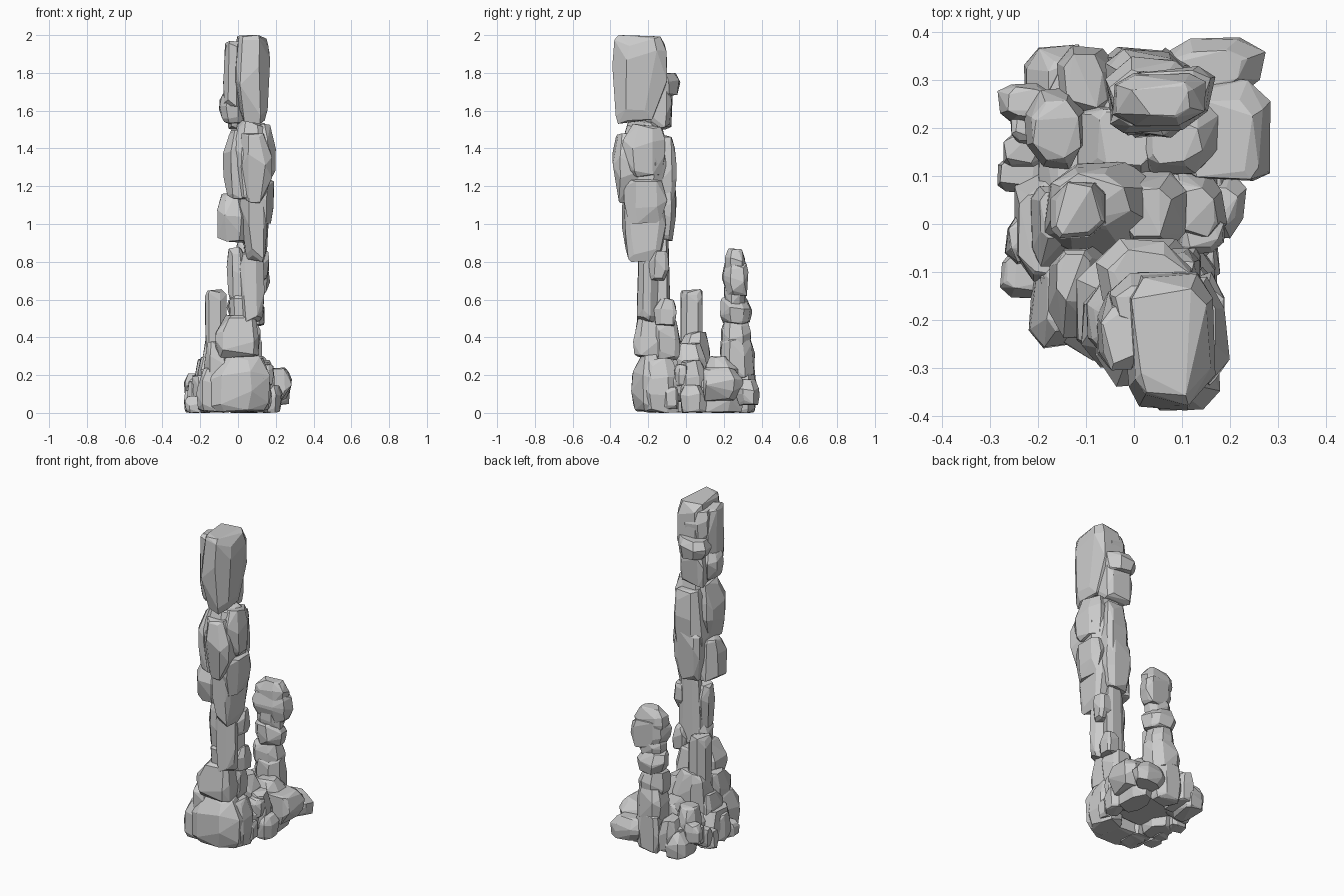
import bpy, bmesh, math, random
from mathutils import Vector


def rock(name, xr, yr, zr, top=0.9, bot=0.9, jit=0.08):
    """Chiselled convex boulder filling the given x, y, z ranges."""
    random.seed(name)
    lo = Vector((xr[0], yr[0], zr[0]))
    hi = Vector((xr[1], yr[1], zr[1]))
    top, bot = 0.2 + 0.8 * top, 0.2 + 0.8 * bot
    corner = [random.uniform(0.84, 1.0) for _ in range(4)]
    cut = [random.uniform(8, 24) for _ in range(4)]
    # ends lean a little off the axis, so no two boulders are symmetric
    lean = {e: (random.uniform(-1, 1) * (1 - s) * 0.7, random.uniform(-1, 1) * (1 - s) * 0.7)
            for e, s in ((0, bot), (1, top))}
    pts = []
    for t, s in ((0, bot * 0.85), (0.12, bot), (0.42, 1.0), (0.62, 1.0), (0.88, top), (1, top * 0.85)):
        lx, ly = lean[round(t)] if abs(t - 0.5) > 0.3 else (0, 0)
        for k in range(8):
            # chamfered rectangle: two points beside every corner
            c = k // 2
            a = math.radians(45 + 90 * c + (cut[c] if k % 2 else -cut[c]))
            m = max(abs(math.cos(a)), abs(math.sin(a)))
            r = s * corner[c] * (1 + random.uniform(-jit, jit)) / m
            p = Vector((r * math.cos(a) + lx, r * math.sin(a) + ly, t))
            if 0 < t < 1:
                p.z += random.uniform(-0.1, 0.1)
            else:
                p.z += random.uniform(0, 0.10) * (1 if t == 0 else -1)
            pts.append(p)
    # fit the jittered points to the wanted bounds
    mn = [min(p[i] for p in pts) for i in range(3)]
    mx = [max(p[i] for p in pts) for i in range(3)]
    bm = bmesh.new()
    for p in pts:
        bm.verts.new([lo[i] + (p[i] - mn[i]) / (mx[i] - mn[i]) * (hi[i] - lo[i]) for i in range(3)])
    res = bmesh.ops.convex_hull(bm, input=bm.verts)
    loose = {g for g in res["geom_interior"] + res["geom_unused"] if isinstance(g, bmesh.types.BMVert)}
    bmesh.ops.delete(bm, geom=list(loose), context='VERTS')
    bmesh.ops.dissolve_limit(bm, angle_limit=math.radians(9), verts=bm.verts, edges=bm.edges)
    bmesh.ops.recalc_face_normals(bm, faces=bm.faces)
    me = bpy.data.meshes.new(name)
    bm.to_mesh(me)
    bm.free()
    ob = bpy.data.objects.new(name, me)
    bpy.context.collection.objects.link(ob)
    return ob


# Tall spire: crown
rock("crown_main", (-0.03, 0.17), (-0.39, -0.10), (1.53, 2.0), 0.92, 0.6)
rock("crown_left_slab", (-0.08, 0.03), (-0.31, -0.14), (1.62, 1.97), 0.8, 0.9)
rock("crown_left_lower", (-0.10, 0.04), (-0.28, -0.12), (1.53, 1.71), 0.8, 0.8)
rock("crown_back_ledge", (-0.08, 0.13), (-0.22, -0.03), (1.68, 1.80), 0.8, 0.75)
rock("crown_back_lower", (-0.06, 0.12), (-0.22, -0.07), (1.50, 1.72), 0.9, 0.85)
rock("crown_back_upper", (-0.05, 0.13), (-0.24, -0.10), (1.76, 1.96), 0.75, 0.9)

# Tall spire: upper shaft
rock("shaft_upper_core", (-0.04, 0.18), (-0.36, -0.09), (1.13, 1.55), 0.62, 0.8)
rock("shaft_upper_right", (0.04, 0.20), (-0.34, -0.11), (1.25, 1.53), 0.6, 0.9)
rock("shaft_upper_front", (0.00, 0.18), (-0.39, -0.20), (1.11, 1.48), 0.65, 0.65)
rock("shaft_upper_left", (-0.08, 0.06), (-0.34, -0.12), (1.13, 1.50), 0.6, 0.75)
rock("shaft_upper_back", (-0.05, 0.14), (-0.20, -0.05), (1.00, 1.47), 0.75, 0.8)

# Tall spire: middle shaft
rock("shaft_middle_core", (0.01, 0.165), (-0.34, -0.10), (0.80, 1.25), 0.95, 0.75)
rock("shaft_middle_right", (0.07, 0.19), (-0.33, -0.10), (1.00, 1.24), 0.9, 0.7)
rock("shaft_middle_left", (-0.11, 0.06), (-0.30, -0.11), (0.90, 1.17), 0.65, 0.9)
rock("shaft_middle_back", (-0.05, 0.14), (-0.20, -0.05), (0.91, 1.22), 0.85, 0.75)

# Tall spire: slender neck
rock("neck_front", (0.01, 0.14), (-0.26, -0.14), (0.48, 0.86), 0.95, 0.8)
rock("neck_left", (-0.06, 0.05), (-0.24, -0.11), (0.60, 0.88), 0.7, 0.8)
rock("neck_right", (0.06, 0.165), (-0.20, -0.09), (0.70, 0.86), 0.8, 0.75)
rock("neck_back", (-0.03, 0.12), (-0.18, -0.08), (0.48, 0.93), 0.8, 0.95)
rock("neck_foot_left", (-0.05, 0.06), (-0.24, -0.10), (0.46, 0.66), 0.6, 0.95)
rock("neck_foot_right", (0.05, 0.14), (-0.17, -0.05), (0.46, 0.61), 0.5, 0.95)

# Plinth under the tall spire
rock("plinth_upper", (-0.12, 0.11), (-0.28, -0.05), (0.29, 0.52), 0.7, 0.95)
rock("plinth_upper_back", (-0.07, 0.12), (-0.18, -0.03), (0.28, 0.50), 0.85, 0.95)
rock("plinth_lower", (-0.20, 0.17), (-0.29, -0.08), (0.0, 0.31), 0.5, 0.95)
rock("plinth_right", (0.02, 0.175), (-0.25, -0.04), (0.0, 0.29), 0.65, 0.95)
rock("plinth_left", (-0.22, -0.06), (-0.26, -0.06), (0.0, 0.24), 0.6, 1.0)
rock("plinth_left_shoulder", (-0.18, -0.05), (-0.24, -0.04), (0.15, 0.38), 0.5, 0.95)

# Small stub pillar and the mound it stands on
rock("stub_pillar", (-0.175, -0.055), (-0.035, 0.09), (0.28, 0.655), 0.92, 0.95, jit=0.04)
rock("stub_mound", (-0.19, 0.06), (-0.07, 0.13), (0.12, 0.43), 0.6, 0.95)
rock("stub_mound_right", (-0.04, 0.11), (-0.05, 0.11), (0.15, 0.37), 0.7, 0.95)
rock("stub_mound_left", (-0.22, -0.08), (-0.09, 0.08), (0.05, 0.31), 0.6, 0.95)

# Second pillar of stacked boulders
rock("pillar_foot", (-0.06, 0.13), (0.18, 0.365), (0.18, 0.40), 0.85, 0.9)
rock("pillar_shin", (-0.05, 0.12), (0.185, 0.345), (0.32, 0.49), 0.85, 0.9)
rock("pillar_middle", (-0.06, 0.14), (0.18, 0.35), (0.47, 0.61), 0.75, 0.8)
rock("pillar_neck", (-0.03, 0.13), (0.20, 0.32), (0.57, 0.70), 0.9, 0.9)
rock("pillar_cap", (-0.05, 0.17), (0.19, 0.33), (0.62, 0.80), 0.85, 0.75)
rock("pillar_tip", (-0.045, 0.15), (0.205, 0.315), (0.74, 0.87), 0.6, 0.95)

# Base core and right-hand boulders
rock("base_core", (-0.20, 0.18), (-0.12, 0.34), (0.05, 0.22), 0.85, 0.9)
rock("base_right_front", (0.06, 0.195), (-0.03, 0.12), (0.05, 0.28), 0.75, 0.95)
rock("base_right_small", (0.12, 0.235), (-0.03, 0.11), (0.0, 0.15), 0.65, 0.9)
rock("base_right_big", (0.07, 0.285), (0.09, 0.31), (0.06, 0.24), 0.75, 0.7)
rock("base_right_under", (0.06, 0.21), (0.06, 0.31), (0.0, 0.14), 0.9, 0.9)
rock("base_right_top", (0.0, 0.18), (0.10, 0.29), (0.14, 0.30), 0.6, 0.95)
rock("base_back_right", (0.06, 0.275), (0.26, 0.39), (0.04, 0.18), 0.7, 0.8)
rock("base_back_middle", (-0.06, 0.12), (0.24, 0.37), (0.0, 0.24), 0.8, 0.9)

# Left and back boulders
rock("base_back_left", (-0.16, -0.03), (0.20, 0.375), (0.02, 0.23), 0.7, 0.95)
rock("base_back_wedge", (-0.23, -0.10), (0.18, 0.375), (0.0, 0.16), 0.4, 0.95)
rock("base_left_big", (-0.23, -0.10), (0.11, 0.285), (0.04, 0.29), 0.8, 0.95)
rock("base_left_shelf", (-0.25, -0.10), (-0.12, 0.12), (0.0, 0.20), 0.7, 0.95)
rock("base_middle_top", (-0.12, 0.06), (0.08, 0.25), (0.12, 0.28), 0.75, 0.95)

# Loose stones along the left edge and the right face
for i in range(4):
    y = 0.065 + 0.048 * i
    x = -0.285 + 0.012 * (i % 3)
    rock(f"left_stone_{i + 1}", (x, -0.17), (y, y + 0.085), (0.03 * i, 0.12 + 0.03 * i), 0.8, 0.9)
for i in range(2):
    y = -0.155 + 0.07 * i
    rock(f"left_slab_{i + 1}", (-0.28 + 0.01 * i, -0.18), (y, y + 0.11), (0.0, 0.09 + 0.08 * i), 0.85, 0.95)
for i in range(4):
    y = -0.12 + 0.055 * i
    z = 0.02 + 0.06 * ((i * 2) % 3)
    rock(f"right_stone_{i + 1}", (0.09, 0.18 + 0.01 * (i % 2)), (y, y + 0.08), (z, z + 0.12), 0.85, 0.9)
